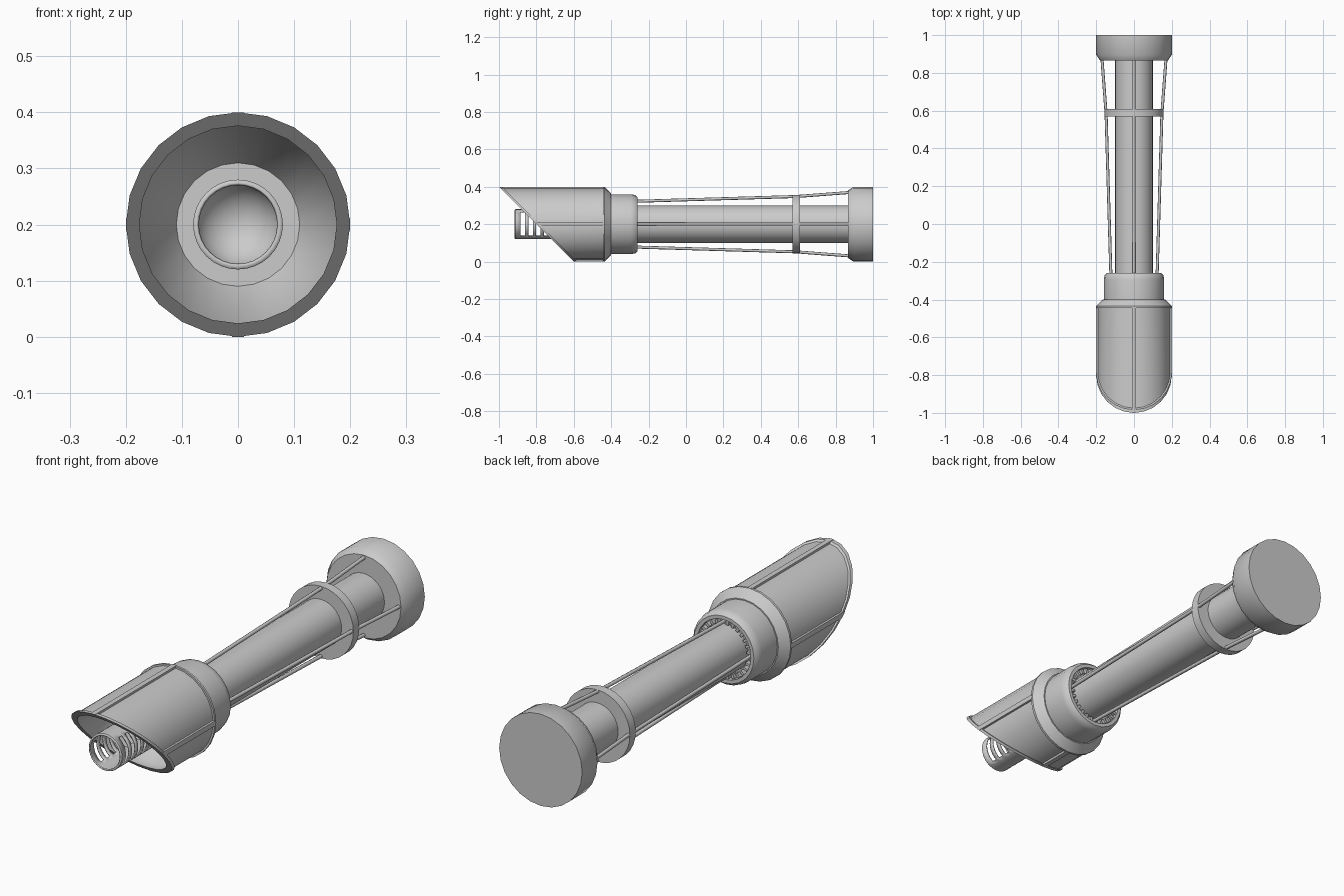
import bpy, bmesh, math
from mathutils import Vector, Matrix

cube = bpy.data.objects.get("Cube")
if cube:
    bpy.data.objects.remove(cube, do_unlink=True)

steel = bpy.data.materials.new("grey metal")
steel.use_nodes = True
GREY = (0.6, 0.6, 0.6, 1)
steel.diffuse_color = GREY
steel.node_tree.nodes["Principled BSDF"].inputs["Base Color"].default_value = GREY

AXIS = 0.2                       # height of the long axis
SLANT = Vector((0, 1, 1)).normalized()
MOUTH = Vector((0, -0.6, 0))     # a point on the slanted mouth


def finish(name, bm, angle=35):
    bmesh.ops.recalc_face_normals(bm, faces=bm.faces)
    mesh = bpy.data.meshes.new(name)
    bm.to_mesh(mesh)
    bm.free()
    mesh.materials.append(steel)
    mesh.shade_smooth()
    mesh.set_sharp_from_angle(angle=math.radians(angle))
    obj = bpy.data.objects.new(name, mesh)
    bpy.context.collection.objects.link(obj)
    return obj


def lathe(profile, sides, closed=False):
    """Turn (radius, y) points around the long axis."""
    bm = bmesh.new()
    rings = []
    for i in range(sides):
        a = math.tau * i / sides
        rings.append([bm.verts.new((r * math.sin(a), y, AXIS + r * math.cos(a))) for r, y in profile])
    n = len(profile)
    for i in range(sides):
        a, b = rings[i], rings[(i + 1) % sides]
        for j in range(n if closed else n - 1):
            k = (j + 1) % n
            bm.faces.new((a[j], a[k], b[k], b[j]))
    bmesh.ops.remove_doubles(bm, verts=bm.verts, dist=1e-5)
    bmesh.ops.dissolve_degenerate(bm, edges=bm.edges, dist=1e-5)
    return bm


def cut(bm, point, normal, hollow):
    """Remove what lies behind the plane and close the cut."""
    geom = bm.verts[:] + bm.edges[:] + bm.faces[:]
    res = bmesh.ops.bisect_plane(bm, geom=geom, plane_co=point, plane_no=normal, clear_inner=True)
    edges = [e for e in res["geom_cut"] if isinstance(e, bmesh.types.BMEdge)]
    if hollow:
        bmesh.ops.bridge_loops(bm, edges=edges)
    else:
        bmesh.ops.holes_fill(bm, edges=edges)


def add_box(bm, size, location, turn):
    """Box placed above the axis, then turned around it."""
    m = (Matrix.Translation((0, 0, AXIS)) @ Matrix.Rotation(turn, 4, "Y")
         @ Matrix.Translation(location) @ Matrix.Diagonal((*size, 1)))
    bmesh.ops.create_cube(bm, size=1, matrix=m)


# Handle: tube, pommel and guide ring
finish("handle_tube", lathe([(0.1, -0.3), (0.1, 0.88)], 32))
finish("pommel", lathe([(0, 0.865), (0.18, 0.865), (0.2, 0.895), (0.2, 1), (0, 1)], 24))
finish("guide_ring", lathe([(0.095, 0.57), (0.157, 0.57), (0.157, 0.61), (0.095, 0.61)], 32, True))

# Collar and slanted shroud in one turned shell
body = lathe([(0.09, -0.285), (0.13, -0.285), (0.13, -0.26), (0.145, -0.26), (0.156, -0.272),
              (0.16, -0.295), (0.16, -0.4), (0.165, -0.4), (0.2, -0.435), (0.2, -0.445),
              (0.192, -0.445), (0.192, -1.05), (0.176, -1.05), (0.176, -0.58), (0.11, -0.46),
              (0.075, -0.46), (0.09, -0.44)], 24, True)
cut(body, MOUTH, SLANT, True)
finish("collar_and_shroud", body)

# Raised lip along the mouth
lip = lathe([(0.176, -0.45), (0.2, -0.45), (0.2, -1.05), (0.176, -1.05)], 24, True)
cut(lip, MOUTH, SLANT, True)
cut(lip, MOUTH + SLANT * 0.012, -SLANT, True)
finish("mouth_lip", lip)

# Four ribs along the shroud
for i, side in enumerate(("top", "left", "bottom", "right")):
    rib = bmesh.new()
    add_box(rib, (0.022, 0.62, 0.02), (0, -0.75, 0.19), i * math.pi / 2)
    cut(rib, MOUTH, SLANT, False)
    finish("shroud_rib_" + side, rib)

# Teeth in the collar's rear recess
teeth = bmesh.new()
for i in range(28):
    add_box(teeth, (0.011, 0.022, 0.02), (0, -0.276, 0.117), math.tau * (i + 0.5) / 28)
finish("collar_teeth", teeth)

# Slotted inner tube, open at the front
START, PITCH, SLOTS = -0.885, 0.042, 8
profile = [(0.074, -0.918), (0.08, -0.912)]
for i in range(SLOTS):
    profile += [(0.08, START + i * PITCH), (0.08, START + i * PITCH + 0.024)]
profile.append((0.08, -0.44))
tube = lathe(profile, 32)
holes = []
for f in tube.faces:
    c = f.calc_center_median()
    step = (c.y - START) / PITCH
    if 0 < step < SLOTS and step % 1 < 0.5 and abs(c.z - AXIS) < 0.065:
        holes.append(f)
bmesh.ops.delete(tube, geom=holes, context="FACES")
wall = finish("slotted_tube", tube).modifiers.new("wall", "SOLIDIFY")
wall.thickness = 0.006
wall.offset = -1

# Rounded bowl closing the inner tube
bowl = [(0.076 * math.cos(t * math.pi / 16), -0.52 + 0.076 * math.sin(t * math.pi / 16)) for t in range(9)]
finish("inner_bowl", lathe(bowl, 32))

# Four bent guide rods
for i, side in enumerate(("top", "left", "bottom", "right")):
    curve = bpy.data.curves.new("guide_rod_" + side, "CURVE")
    curve.dimensions = "3D"
    curve.bevel_depth = 0.008
    curve.bevel_resolution = 2
    curve.use_fill_caps = True
    spline = curve.splines.new("POLY")
    path = [(0.122, -0.28), (0.148, 0.59), (0.17, 0.88)]
    spline.points.add(len(path) - 1)
    a = i * math.pi / 2
    for p, (r, y) in zip(spline.points, path):
        p.co = (r * math.sin(a), y, AXIS + r * math.cos(a), 1)
    curve.materials.append(steel)
    bpy.context.collection.objects.link(bpy.data.objects.new(curve.name, curve))
